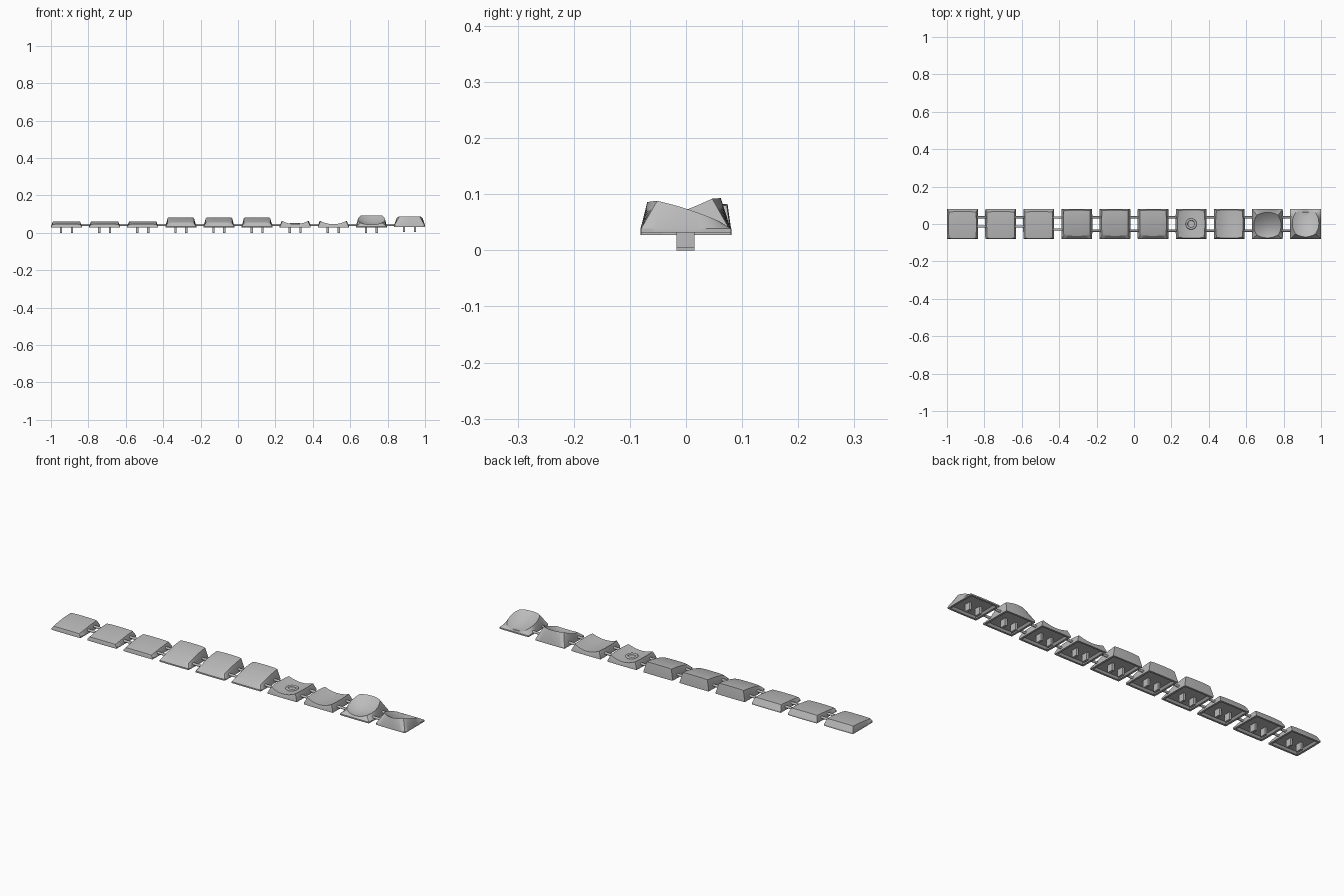
import bpy
import bmesh
import math
from mathutils import Matrix, Vector

if "Cube" in bpy.data.objects:
    bpy.data.objects.remove(bpy.data.objects["Cube"])

GREY = bpy.data.materials.new("light grey plastic")
GREY.use_nodes = True
GREY.diffuse_color = (0.5, 0.5, 0.5, 1)
GREY.node_tree.nodes["Principled BSDF"].inputs["Base Color"].default_value = (0.5, 0.5, 0.5, 1)

PITCH = 0.2038
HALF_X, HALF_Y = 0.083, 0.081
BASE_Z, RIM_Z, CEILING_Z = 0.027, 0.034, 0.036
N = 20


def finish(name, bm):
    bmesh.ops.recalc_face_normals(bm, faces=bm.faces)
    mesh = bpy.data.meshes.new(name)
    bm.to_mesh(mesh)
    bm.free()
    mesh.materials.append(GREY)
    mesh.shade_smooth()
    mesh.set_sharp_from_angle(angle=math.radians(28))
    obj = bpy.data.objects.new(name, mesh)
    bpy.context.collection.objects.link(obj)
    return obj


def rounded(u, v, amount):
    """Map the unit square towards a disc; amount 1 gives a full circle."""
    return (u * math.sqrt(1 - amount * v * v / 2),
            v * math.sqrt(1 - amount * u * u / 2))


def add_box(bm, centre, size):
    matrix = Matrix.Translation(Vector(centre)) @ Matrix.Diagonal((*size, 1))
    bmesh.ops.create_cube(bm, size=1, matrix=matrix)


def keycap(name, cx, lift, half_x, front, back, roundness, height):
    """Hollow cap: a sculpted top lofted down to a square rim, plus two stems."""
    bm = bmesh.new()
    # Sculpted top surface
    grid = []
    for j in range(N + 1):
        row = []
        for i in range(N + 1):
            x, y = rounded(2 * i / N - 1, 2 * j / N - 1, roundness)
            py = (front + back) / 2 + y * (back - front) / 2
            row.append(bm.verts.new((cx + x * half_x, py, height(x, y))))
        grid.append(row)
    for j in range(N):
        for i in range(N):
            bm.faces.new((grid[j][i], grid[j][i + 1], grid[j + 1][i + 1], grid[j + 1][i]))

    # Walk around the border, then loft down the walls and up into the hollow
    border = ([(i, 0) for i in range(N)] + [(N, j) for j in range(N)]
              + [(N - i, N) for i in range(N)] + [(0, N - j) for j in range(N)])
    previous = [grid[j][i] for i, j in border]
    for inset, z in ((0, RIM_Z), (0, BASE_Z), (0.01, BASE_Z), (0.019, CEILING_Z)):
        ring = []
        for i, j in border:
            x, y = rounded(2 * i / N - 1, 2 * j / N - 1, 0.06)
            ring.append(bm.verts.new((cx + x * (HALF_X - inset), y * (HALF_Y - inset), z + lift)))
        for k in range(len(ring)):
            m = (k + 1) % len(ring)
            bm.faces.new((previous[k], previous[m], ring[m], ring[k]))
        previous = ring
    bm.faces.new(previous)

    # Mounting stems
    for side in (-1, 1):
        add_box(bm, (cx + side * 0.029, -0.001, 0.019 + lift), (0.012, 0.032, 0.038))
    return finish(name, bm)


# Top surface shapes, in coordinates running from -1 to 1
def low_top(x, y):
    return 0.057 + 0.0075 * y - 0.003 * y * y - 0.002 * x ** 4


def tall_top(x, y):
    return 0.074 + 0.014 * y - 0.005 * y * y - 0.003 * x ** 4


def scooped_top(x, y):
    return 0.044 + 0.019 * x * x + 0.002 * y * y


def back_high_dish(x, y):
    return 0.05 + 0.025 * y + 0.018 * y * y + 0.02 * x * x


def front_high_dish(x, y):
    return 0.051 - 0.024 * y + 0.011 * y * y + 0.022 * x * x


# name, lift, half width of top, front edge, back edge, roundness, surface
LOW = ("low_keycap", 0, 0.074, -0.077, 0.066, 0.06, low_top)
TALL = ("tall_keycap", 0, 0.071, -0.063, 0.074, 0.08, tall_top)
SCOOP = ("scooped_keycap", 0, 0.073, -0.076, 0.076, 0.25, scooped_top)
BACK_HIGH = ("back_high_keycap", 0, 0.073, -0.074, 0.062, 0.8, back_high_dish)
FRONT_HIGH = ("front_high_keycap", 0.005, 0.071, -0.069, 0.077, 0.85, front_high_dish)
ROW = [LOW] * 3 + [TALL] * 3 + [SCOOP] * 2 + [BACK_HIGH, FRONT_HIGH]


def key_x(index):
    return (index - 4.5) * PITCH


for index, (name, *shape) in enumerate(ROW):
    keycap(f"{name}_{index + 1}", key_x(index), *shape)

# Raised homing ring on the first scooped key
bpy.ops.mesh.primitive_torus_add(major_radius=0.024, minor_radius=0.006, major_segments=32,
                                 minor_segments=10, location=(key_x(6), 0, 0.046))
ring = bpy.context.object
ring.name = "homing_ring"
ring.data.materials.append(GREY)
ring.data.shade_smooth()

# Connecting rods between neighbouring keys
for index in range(9):
    rear, near = (0.036, -0.013) if index < 2 else (0.035, -0.03) if index == 2 else (0.036, -0.036)
    bm = bmesh.new()
    middle = (key_x(index) + key_x(index + 1)) / 2
    for y in (rear, near):
        turn = Matrix.Translation((middle, y, 0.042)) @ Matrix.Rotation(math.pi / 2, 4, "Y")
        bmesh.ops.create_cone(bm, cap_ends=True, segments=12, radius1=0.006, radius2=0.006,
                              depth=0.054, matrix=turn)
    finish(f"connecting_rods_{index + 1}", bm)
